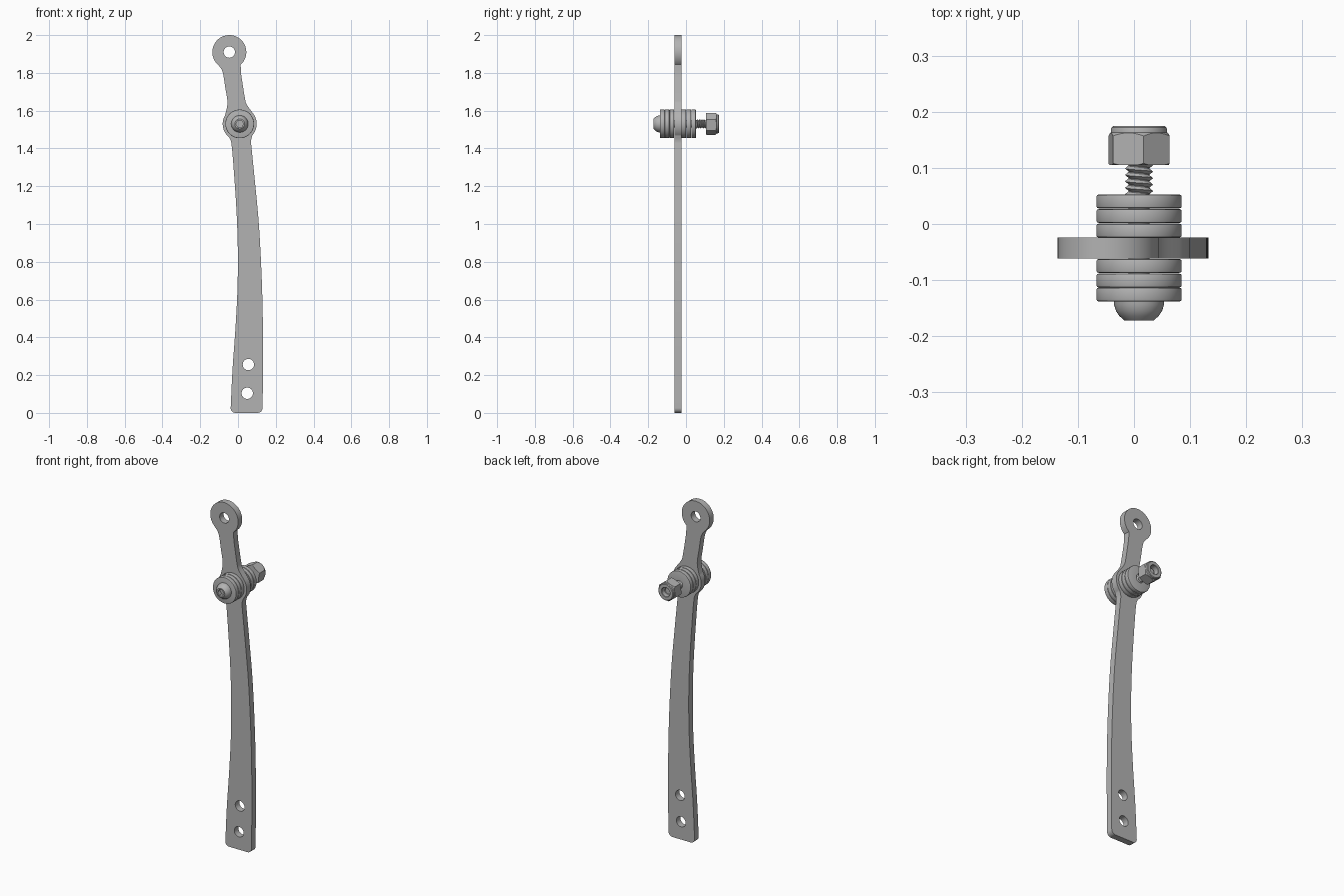
import bpy, bmesh
from math import sin, cos, pi, radians
from mathutils import Vector

if "Cube" in bpy.data.objects:
    bpy.data.objects.remove(bpy.data.objects["Cube"])

PIVOT = Vector((0.009, 1.53))   # x, z of the bolt axis
EYE = Vector((-0.046, 1.91))    # x, z of the top eye
R = 0.09                        # radius of eye and pivot boss

steel = bpy.data.materials.new("grey steel")
steel.use_nodes = True
steel.diffuse_color = (0.45, 0.45, 0.45, 1)
steel.node_tree.nodes["Principled BSDF"].inputs["Base Color"].default_value = steel.diffuse_color
parts = []


def finish(name, bm):
    bmesh.ops.remove_doubles(bm, verts=bm.verts, dist=1e-5)
    bmesh.ops.recalc_face_normals(bm, faces=bm.faces)
    mesh = bpy.data.meshes.new(name)
    bm.to_mesh(mesh)
    bm.free()
    mesh.materials.clear()
    mesh.materials.append(steel)
    obj = bpy.data.objects.new(name, mesh)
    bpy.context.collection.objects.link(obj)
    parts.append(obj)
    return obj


def lathe(name, profile, segs=64, turn=0.0, ring=False, pitch=0.0):
    """Revolve (radius, y) points round the bolt axis; pitch makes a helix."""
    bm = bmesh.new()
    cols = []
    for i in range(segs + 1):
        a = turn + 2 * pi * i / segs
        cols.append([bm.verts.new((PIVOT.x + r * cos(a), y + pitch * i / segs, PIVOT.y + r * sin(a)))
                     for r, y in profile])
    n = len(profile)
    for a, b in zip(cols, cols[1:]):
        for k in range(n if ring else n - 1):
            m = (k + 1) % n
            bm.faces.new((a[k], b[k], b[m], a[m]))
    bmesh.ops.remove_doubles(bm, verts=bm.verts, dist=1e-5)
    bmesh.ops.dissolve_degenerate(bm, edges=bm.edges, dist=1e-5)
    return finish(name, bm)


def prism(name, radius, y0, y1, segs=6, turn=0.0):
    return lathe(name, [(0, y0), (radius, y0), (radius, y1), (0, y1)], segs, turn)


def cut(obj, tool, operation):
    mod = obj.modifiers.new("cut", 'BOOLEAN')
    mod.operation, mod.object, mod.solver = operation, tool, 'EXACT'
    graph = bpy.context.evaluated_depsgraph_get()
    mesh = bpy.data.meshes.new_from_object(obj.evaluated_get(graph))
    obj.modifiers.clear()
    obj.data = mesh
    parts.remove(tool)
    bpy.data.objects.remove(tool)


def arc(centre, radius, start, end, n=24):
    angles = [radians(start + (end - start) * i / n) for i in range(n + 1)]
    return [Vector((centre[0] + radius * cos(a), centre[1] + radius * sin(a))) for a in angles]


def smooth_path(points, n=6):
    """Smooth curve through the points, leaving out both end points."""
    p = [Vector(q) for q in points]
    p = [2 * p[0] - p[1]] + p + [2 * p[-1] - p[-2]]
    out = []
    for a, b, c, d in zip(p, p[1:], p[2:], p[3:]):
        for i in range(n):
            t = i / n
            out.append(0.5 * (2 * b + (c - a) * t + (2 * a - 5 * b + 4 * c - d) * t * t
                              + (3 * b - a - 3 * c + d) * t ** 3))
    return out[1:]


# Flat lever arm: round eye, pivot boss, curved blade and rounded foot
eye = arc(EYE, R, -48, 222, 48)
boss_left = arc(PIVOT, R, 150, 218)
boss_right = arc(PIVOT, R, -42, 38)
foot_left = arc((-0.013, 0.026), 0.026, 186, 270, 10)
foot_right = arc((0.104, 0.026), 0.026, 270, 362, 10)
neck_left = [(-0.083, 1.81), (-0.067, 1.72), (-0.056, 1.65), (-0.06, 1.61)]
blade_left = [(-0.042, 1.45), (-0.033, 1.41), (-0.022, 1.28), (-0.008, 1.07), (-0.001, 0.86),
              (-0.003, 0.65), (-0.014, 0.44), (-0.029, 0.23)]
blade_right = [(0.132, 0.2), (0.132, 0.44), (0.126, 0.7), (0.111, 0.99), (0.089, 1.23),
               (0.072, 1.4), (0.069, 1.44)]
neck_right = [(0.046, 1.633), (0.036, 1.67), (0.023, 1.75), (0.016, 1.8)]
outline = []
for arc_a, path, arc_b in ((eye, neck_left, boss_left), (boss_left, blade_left, foot_left),
                           (foot_left, None, foot_right), (foot_right, blade_right, boss_right),
                           (boss_right, neck_right, eye)):
    outline += arc_a
    if path:
        outline += smooth_path([arc_a[-1], *path, arc_b[0]])
holes = [arc(c, 0.03, 0, 360, 32)[:-1] for c in (EYE, (0.055, 0.256), (0.049, 0.104))]

curve = bpy.data.curves.new("arm_outline", 'CURVE')
curve.dimensions, curve.fill_mode, curve.extrude = '2D', 'BOTH', 0.0187
for loop in [outline] + holes:
    spline = curve.splines.new('POLY')
    spline.points.add(len(loop) - 1)
    for point, v in zip(spline.points, loop):
        point.co = (v.x, v.y, 0, 1)
    spline.use_cyclic_u = True
helper = bpy.data.objects.new("arm_outline", curve)
bpy.context.collection.objects.link(helper)
bm = bmesh.new()
bm.from_mesh(bpy.data.meshes.new_from_object(
    helper.evaluated_get(bpy.context.evaluated_depsgraph_get())))
bpy.data.objects.remove(helper)
for v in bm.verts:
    v.co = (v.co.x, -0.0427 - v.co.z, v.co.y)
finish("lever_arm", bm)

# Three washers on each side of the arm
for side, starts in (("front", (-0.138, -0.113, -0.087)), ("back", (-0.024, 0.002, 0.028))):
    for i, y in enumerate(starts):
        w, b, r = 0.0245, 0.004, 0.076
        lathe(f"{side}_washer_{i + 1}",
              [(0.018, y), (r - b, y), (r - 0.001, y + 0.001), (r, y + b), (r, y + w - b),
               (r - 0.001, y + w - 0.001), (r - b, y + w), (0.018, y + w)], ring=True)

# Bolt: domed head with hex socket, shank and helical thread
head = lathe("bolt_head", [(0, -0.137), (0.045, -0.137), (0.0445, -0.144), (0.041, -0.155),
                           (0.035, -0.164), (0.026, -0.172), (0, -0.172)])
cut(head, prism("socket_cutter", 0.02, -0.19, -0.15), 'DIFFERENCE')
prism("bolt_shank", 0.019, -0.14, 0.15, 32)
PITCH = 0.0115
lathe("bolt_thread", [(0.025 if k % 2 else 0.018, 0.03 + k * PITCH / 2) for k in range(20)],
      48, pitch=PITCH)

# Lock nut: chamfered hexagon with a round collar
nut = prism("nut", 0.0588, 0.105, 0.163, 6, radians(22))
cut(nut, lathe("nut_chamfer", [(0.026, 0.1), (0.0535, 0.1), (0.0535, 0.105), (0.06, 0.109),
                               (0.06, 0.156), (0.05, 0.163), (0.05, 0.17), (0.026, 0.17)],
               ring=True), 'INTERSECT')
lathe("nut_collar", [(0.026, 0.158), (0.05, 0.158), (0.05, 0.168), (0.049, 0.172),
                     (0.045, 0.175), (0.028, 0.175), (0.026, 0.173)], ring=True)

# Smooth shading with sharp edges kept
bpy.ops.object.select_all(action='DESELECT')
for obj in parts:
    obj.select_set(True)
bpy.context.view_layer.objects.active = parts[0]
bpy.ops.object.shade_smooth_by_angle(angle=radians(30))
